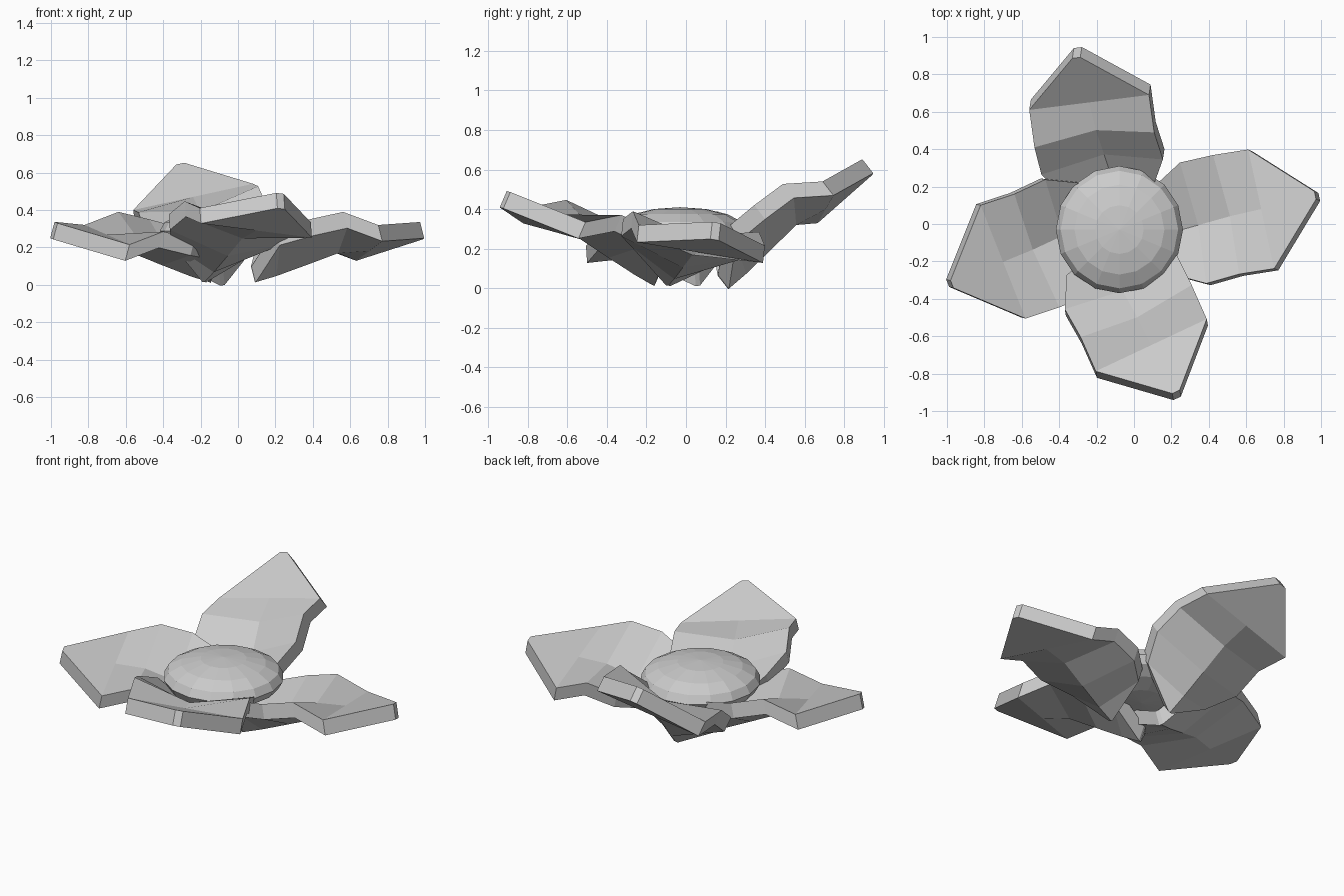
import bpy, bmesh
from mathutils import Vector, Matrix

if "Cube" in bpy.data.objects:
    bpy.data.objects.remove(bpy.data.objects["Cube"])

THICK = 0.09
# Petal rows from base to tip: (half width, along, edge height, centre height)
ROWS = [
    (0.012, -0.65, -0.03, -0.03),
    (0.24, -0.53, 0.11, -0.022),
    (0.335, -0.356, 0.11, 0.0),
    (0.33, -0.17, 0.11, 0.025),
    (0.33, 0.00, 0.00, 0.00),
    (0.022, 0.305, 0.00, 0.00),
]


def petal(name, left, right, tip):
    """Thick folded petal, placed by its two widest corners and its tip."""
    left, right, tip = Vector(left), Vector(right), Vector(tip)
    mid = (left + right) / 2
    u = (right - left).normalized()
    v = tip - mid
    v = (v - u * v.dot(u)).normalized()
    n = u.cross(v)

    bm = bmesh.new()
    layers = []
    for drop in (0, THICK):
        layers.append([[bm.verts.new(mid + u * x + v * along + n * (z - drop))
                        for x, z in ((-w, edge), (0, centre), (w, edge))]
                       for w, along, edge, centre in ROWS])
    # upper and lower surfaces
    for layer, flip in zip(layers, (False, True)):
        for a, b in zip(layer, layer[1:]):
            for i in range(2):
                quad = [a[i], a[i + 1], b[i + 1], b[i]]
                bm.faces.new(quad[::-1] if flip else quad)
    # rim
    loops = [g[0] + [r[2] for r in g[1:]] + g[-1][1::-1] + [r[0] for r in g[-2:0:-1]]
             for g in layers]
    top, low = loops
    for i in range(len(top)):
        j = (i + 1) % len(top)
        bm.faces.new((top[i], low[i], low[j], top[j]))
    bmesh.ops.recalc_face_normals(bm, faces=bm.faces)
    finish(bm, name)


def finish(bm, name):
    mesh = bpy.data.meshes.new(name)
    bm.to_mesh(mesh)
    bm.free()
    bpy.context.collection.objects.link(bpy.data.objects.new(name, mesh))


# Four petals
petal("petal_right", (0.61, 0.40, 0.215), (0.75, -0.24, 0.32), (0.98, 0.155, 0.335))
petal("petal_back", (-0.56, 0.61, 0.40), (0.08, 0.69, 0.54), (-0.30, 0.89, 0.65))
petal("petal_left", (-0.58, -0.505, 0.215), (-0.82, 0.10, 0.32), (-0.98, -0.32, 0.335))
petal("petal_front", (0.385, -0.51, 0.335), (-0.20, -0.785, 0.41), (0.23, -0.91, 0.495))

# Flattened flower centre
bm = bmesh.new()
bmesh.ops.create_uvsphere(bm, u_segments=16, v_segments=8, radius=1,
                          matrix=Matrix.Translation((-0.078, -0.03, 0.288))
                          @ Matrix.Diagonal((0.34, 0.34, 0.122, 1)))
finish(bm, "flower_centre")
